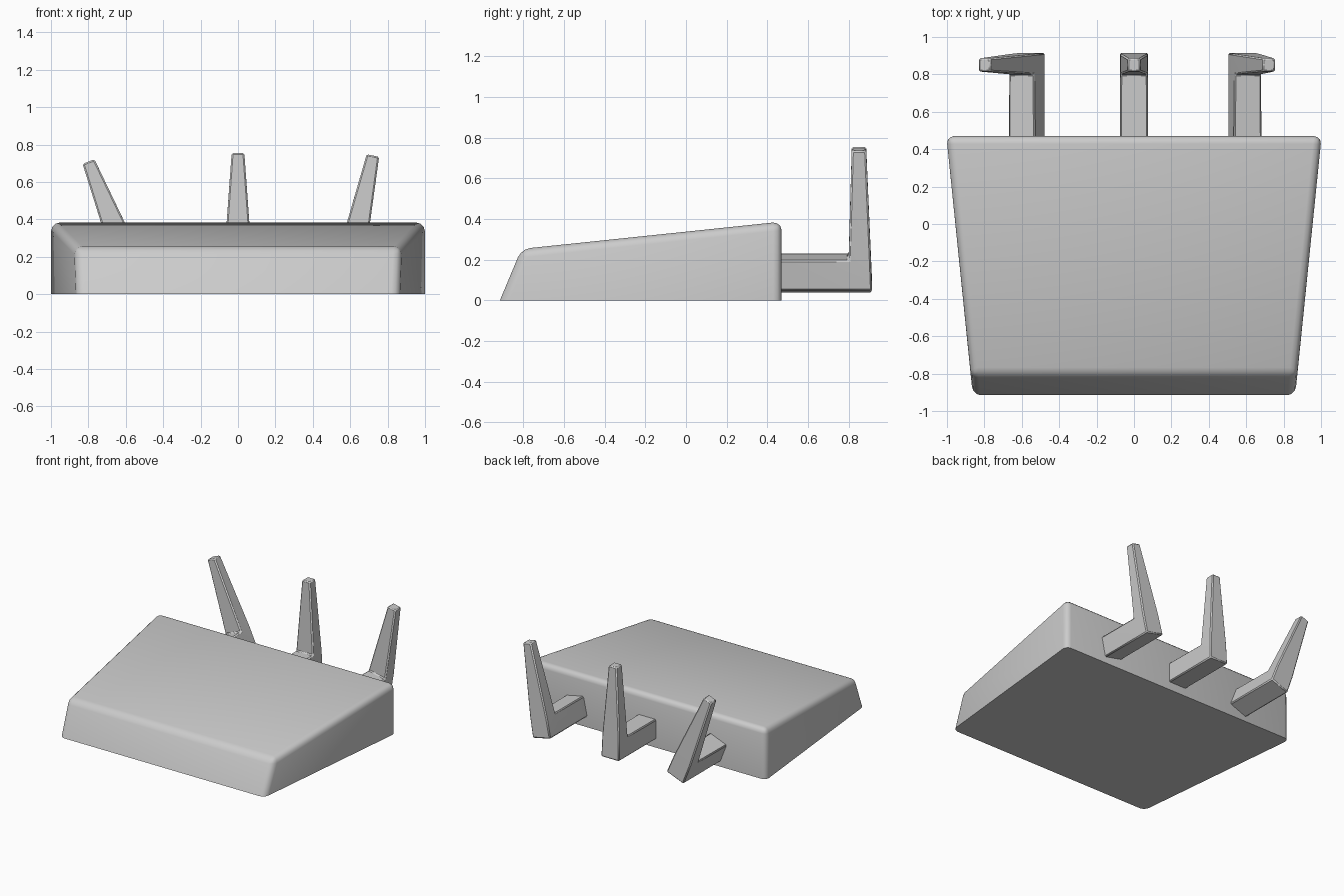
import bpy, bmesh
from math import radians

if "Cube" in bpy.data.objects:
    bpy.data.objects.remove(bpy.data.objects["Cube"])


def add_object(name, bm, smooth_angle):
    bmesh.ops.recalc_face_normals(bm, faces=bm.faces)
    mesh = bpy.data.meshes.new(name)
    bm.to_mesh(mesh)
    bm.free()
    obj = bpy.data.objects.new(name, mesh)
    bpy.context.collection.objects.link(obj)
    bpy.ops.object.select_all(action='DESELECT')
    obj.select_set(True)
    bpy.context.view_layer.objects.active = obj
    bpy.ops.object.shade_smooth_by_angle(angle=radians(smooth_angle))
    return obj


def loft(profile_faces, points):
    """Closed solid from side-profile cells; points are (y, z, half width)."""
    bm = bmesh.new()
    left = [bm.verts.new((-w, y, z)) for y, z, w in points]
    right = [bm.verts.new((w, y, z)) for y, z, w in points]
    cell_edges = [(f[i], f[(i + 1) % len(f)]) for f in profile_faces for i in range(len(f))]
    for f in profile_faces:
        bm.faces.new([left[i] for i in f])
        bm.faces.new([right[i] for i in reversed(f)])
    # Bridge only the outer outline, skipping edges shared by two cells
    for a, b in cell_edges:
        if (b, a) not in cell_edges:
            bm.faces.new((left[b], left[a], right[a], right[b]))
    return bm


# Wedge body: tapered toward the front, rounded everywhere but the base
bm = loft([(0, 1, 2, 3)], [(-0.915, 0, 0.862), (0.47, 0, 1.003),
                           (0.47, 0.387, 1.003), (-0.809, 0.253, 0.872)])
edges = [e for e in bm.edges if any(v.co.z > 0.01 for v in e.verts)]
bmesh.ops.bevel(bm, geom=edges, offset=0.042, offset_type='OFFSET', segments=3,
                profile=0.5, affect='EDGES', clamp_overlap=True)
add_object("wedge_body", bm, 35)

# L-shaped prongs: square stub out of the back, tapered upright at its end
H = 0.076
PRONG = [(0.45, -H, H), (0.80, -H, H), (0.915, -H, H), (0.909, H, 0.073),
         (0.886, 0.617, 0.034), (0.815, 0.617, 0.034), (0.80, H, 0.073),
         (0.45, H, H)]
CELLS = [(0, 1, 6, 7), (1, 2, 3, 6), (3, 4, 5, 6)]
for name, x, z, tilt in (("left_prong", -0.573, 0.135, -21.5),
                         ("middle_prong", 0, 0.138, 0),
                         ("right_prong", 0.593, 0.138, 12)):
    prong = add_object(name, loft(CELLS, PRONG), 25)
    prong.location = (x, 0, z)
    prong.rotation_euler.y = radians(tilt)
    bevel = prong.modifiers.new("edge_bevel", 'BEVEL')
    bevel.width = 0.008
    bevel.segments = 1
    bevel.limit_method = 'ANGLE'
    bevel.angle_limit = radians(30)
